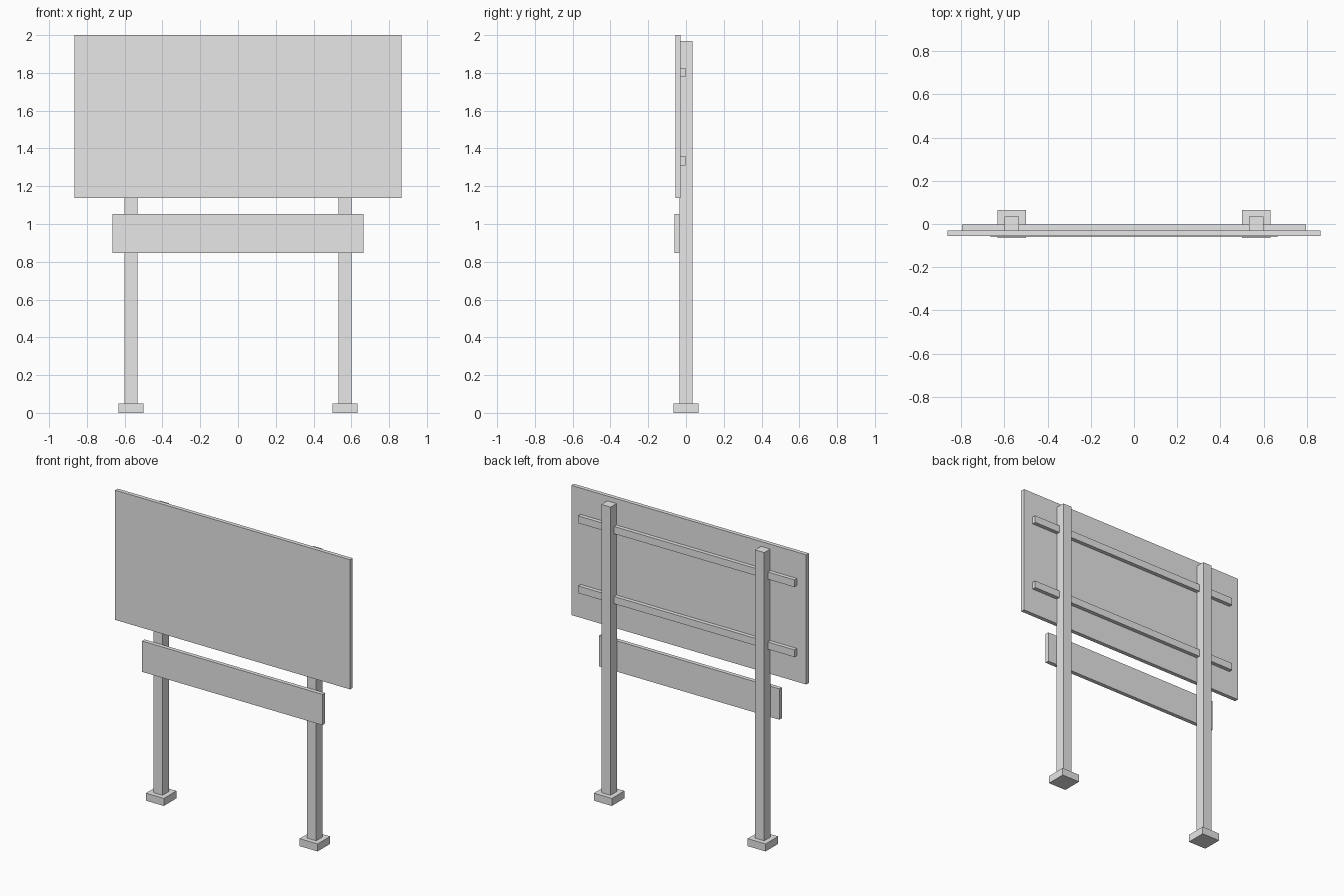
import bpy

cube = bpy.data.objects.get("Cube")
if cube:
    bpy.data.objects.remove(cube, do_unlink=True)

# Single plain grey for the whole sign
grey = bpy.data.materials.new("light_grey")
grey.use_nodes = True
grey.diffuse_color = (0.8, 0.8, 0.8, 1)
grey.node_tree.nodes["Principled BSDF"].inputs["Base Color"].default_value = (0.8, 0.8, 0.8, 1)


def box(name, x, y, z):
    """Add a box from its (low, high) extent on each axis."""
    spans = (x, y, z)
    bpy.ops.mesh.primitive_cube_add(size=1, location=[(a + b) / 2 for a, b in spans])
    ob = bpy.context.object
    ob.name = ob.data.name = name
    ob.scale = [b - a for a, b in spans]
    bpy.ops.object.transform_apply(location=False, rotation=False, scale=True)
    ob.data.materials.append(grey)
    return ob


# Large display panel and the narrow board under it
box("main_panel", (-0.865, 0.865), (-0.056, -0.029), (1.137, 2.0))
box("lower_board", (-0.664, 0.664), (-0.061, -0.034), (0.847, 1.052))

# Horizontal rails behind the panel
for name, z in (("upper_rail", 1.801), ("lower_rail", 1.335)):
    box(name, (-0.796, 0.796), (-0.029, -0.003), (z - 0.024, z + 0.024))

# Posts on square feet
for side, x in (("left", 0.566), ("right", -0.566)):
    box(side + "_post", (x - 0.034, x + 0.034), (-0.034, 0.034), (0.05, 1.968))
    box(side + "_foot", (x - 0.066, x + 0.066), (-0.066, 0.066), (0, 0.05))
